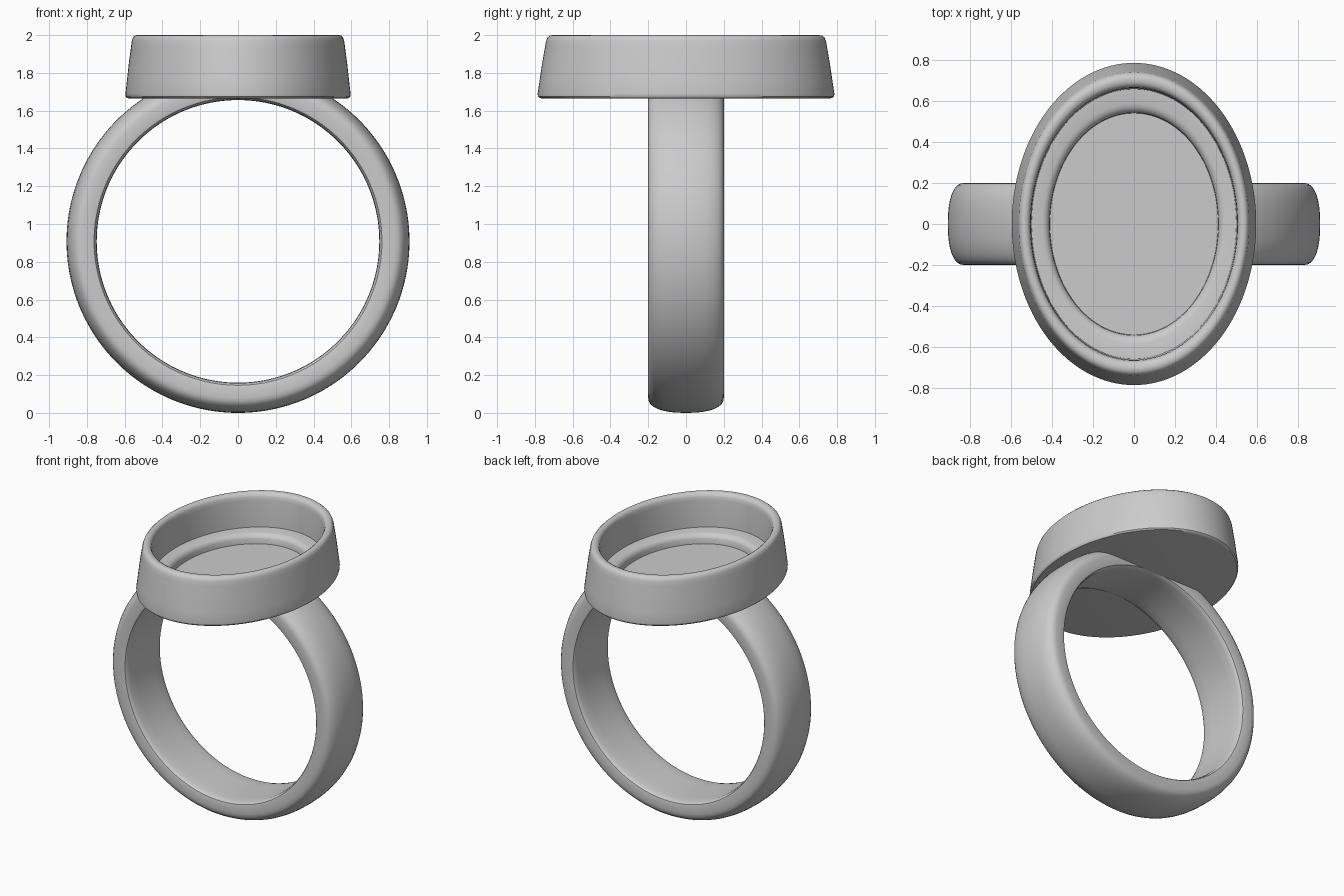
import bpy, bmesh, math

if "Cube" in bpy.data.objects:
    bpy.data.objects.remove(bpy.data.objects["Cube"])


def lathe(name, profile, steps, place):
    """Spin a closed profile; place(r, h, angle) gives the 3D position."""
    bm = bmesh.new()
    rings = []
    for i in range(steps):
        a = 2 * math.pi * i / steps
        rings.append([bm.verts.new(place(r, h, a)) for r, h in profile])
    n = len(profile)
    for i in range(steps):
        p, q = rings[i], rings[(i + 1) % steps]
        for j in range(n):
            k = (j + 1) % n
            bm.faces.new((p[j], q[j], q[k], p[k]))
    return bm


def finish(bm, name):
    bmesh.ops.remove_doubles(bm, verts=bm.verts, dist=1e-5)
    bmesh.ops.recalc_face_normals(bm, faces=bm.faces)
    mesh = bpy.data.meshes.new(name)
    bm.to_mesh(mesh)
    bm.free()
    obj = bpy.data.objects.new(name, mesh)
    bpy.context.collection.objects.link(obj)
    bpy.ops.object.select_all(action='DESELECT')
    obj.select_set(True)
    bpy.context.view_layer.objects.active = obj
    bpy.ops.object.shade_smooth_by_angle(angle=math.radians(35))


# Band: domed outside, flat inside with softened edges
R, CZ, HALF = 0.908, 0.908, 0.2
profile = []
for i in range(17):
    t = math.pi * i / 16
    c, s = math.cos(t), math.sin(t)
    y = HALF * math.copysign(abs(c) ** 0.85, c)
    profile.append((R - 0.08 + 0.08 * s ** 0.85, y))
profile += [(0.772, -0.2), (0.762, -0.197), (0.755, -0.188), (0.75, -0.165), (0.748, -0.1),
            (0.748, 0.1), (0.75, 0.165), (0.755, 0.188), (0.762, 0.197), (0.772, 0.2)]
bm = lathe("band", profile, 160,
           lambda r, h, a: (r * math.cos(a), h, CZ + r * math.sin(a)))
# trim the band where it disappears into the bezel base
geom = bm.verts[:] + bm.edges[:] + bm.faces[:]
bmesh.ops.bisect_plane(bm, geom=geom, plane_co=(0, 0, 1.678), plane_no=(0, 0, 1),
                       clear_outer=True)
bmesh.ops.holes_fill(bm, edges=[e for e in bm.edges if e.is_boundary])
finish(bm, "band")

# Oval bezel cup: tapered wall, rounded rim, inner ledge and flat floor
RATIO = 1.318
cup = [(0.0, 1.664), (0.575, 1.664), (0.588, 1.667), (0.595, 1.676), (0.596, 1.69),
       (0.588, 1.76), (0.578, 1.85), (0.566, 1.94), (0.562, 1.97), (0.556, 1.988),
       (0.546, 1.998), (0.535, 2.0), (0.523, 1.998), (0.512, 1.99), (0.506, 1.975),
       (0.503, 1.95), (0.499, 1.76), (0.445, 1.757), (0.43, 1.752), (0.418, 1.74),
       (0.412, 1.725), (0.41, 1.69), (0.0, 1.69)]
bm = lathe("bezel", cup, 128,
           lambda r, h, a: (r * math.cos(a), RATIO * r * math.sin(a), h))
bmesh.ops.dissolve_degenerate(bm, edges=bm.edges, dist=1e-5)
finish(bm, "bezel")
